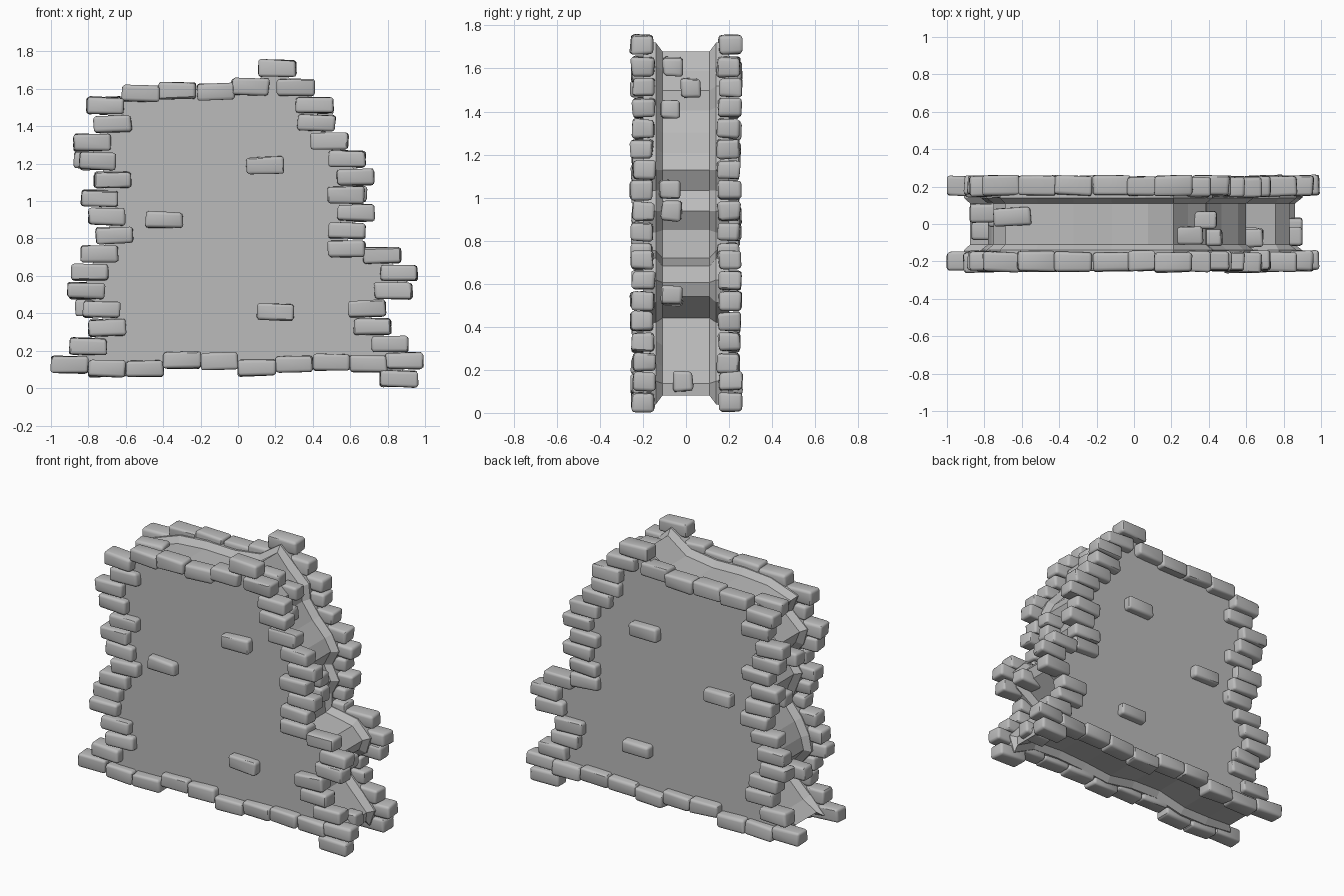
import bpy, bmesh, random
from math import radians
from mathutils import Vector, Matrix, Euler

random.seed(7)
if "Cube" in bpy.data.objects:
    bpy.data.objects.remove(bpy.data.objects["Cube"], do_unlink=True)

stone = bpy.data.materials.new("grey stone")
stone.use_nodes = True
GREY = (0.5, 0.5, 0.5, 1)
stone.diffuse_color = GREY
stone.node_tree.nodes["Principled BSDF"].inputs["Base Color"].default_value = GREY

BRICK = Vector((0.2, 0.105, 0.088))
COURSE = 0.0985
FACE_Y = 0.2

# brick centres around the broken edge, anticlockwise from the bottom left
bottom_z = [.125, .105, .105, .15, .145, .11, .13, .14, .13]
bottom = [(-0.9 + 0.2 * i, z) for i, z in enumerate(bottom_z)]
foot = [(.86, .05), (.89, .145)]
lower_right_x = [.81, .72, .69, .83, .86, .77]
lower_right = [(x, 0.235 + 0.095 * i) for i, x in enumerate(lower_right_x)]
upper_right_x = [.58, .58, .63, .58, .63, .58, .49, .42, .41, .31]
upper_right = [(x, 0.745 + 0.096 * i) for i, x in enumerate(upper_right_x)]
top = [(.21, 1.71), (.065, 1.61), (-.12, 1.585), (-.325, 1.59), (-.52, 1.575)]
left_x = [.71, .67, .78, .75, .67, .74, .7, .66, .74, .79, .81, .73, .7, .8]
left = [(-x, 1.51 - COURSE * 1.005 * i) for i, x in enumerate(left_x)]
rim = bottom + foot + lower_right + upper_right + top + left
loose = [(.145, 1.19), (-.395, .9), (.2, .405)]


def make_object(name, bm, smooth):
    mesh = bpy.data.meshes.new(name)
    bmesh.ops.recalc_face_normals(bm, faces=bm.faces)
    bm.to_mesh(mesh)
    bm.free()
    mesh.materials.append(stone)
    obj = bpy.data.objects.new(name, mesh)
    bpy.context.collection.objects.link(obj)
    if smooth:
        bpy.ops.object.select_all(action="DESELECT")
        obj.select_set(True)
        bpy.context.view_layer.objects.active = obj
        bpy.ops.object.shade_smooth_by_angle(angle=radians(40))
    return obj


def add_brick(bm, centre, size):
    """One worn brick: skewed box with rounded edges and uneven faces."""
    verts = bmesh.ops.create_cube(bm, size=1)["verts"]
    turn = Euler([radians(random.uniform(-2, 2)) for _ in range(3)]).to_matrix()
    for v in verts:
        wobble = Vector([random.uniform(-.005, .005) for _ in range(3)])
        v.co = turn @ (v.co * size + wobble) + Vector(centre)
    edges = list({e for v in verts for e in v.link_edges})
    made = bmesh.ops.bevel(bm, geom=edges, offset=0.017, segments=3,
                           profile=0.5, affect="EDGES")
    for v in made["verts"]:
        v.co += Vector([random.uniform(-.0015, .0015) for _ in range(3)])


def brick_set(name, centres, size=BRICK):
    bm = bmesh.new()
    for centre in centres:
        add_brick(bm, centre, size)
    return make_object(name, bm, True)


def offset_outline(points, amount):
    """Move each corner along the normal of its neighbours' chord."""
    out = []
    for i, (x, z) in enumerate(points):
        ax, az = points[i - 1]
        bx, bz = points[(i + 1) % len(points)]
        n = Vector((bz - az, ax - bx)).normalized() * amount
        out.append((x + n.x, z + n.y))
    return out


# wall body: two flat panels joined by a recessed core
bm = bmesh.new()
rings = []
for y, amount in [(-FACE_Y, .01), (-.14, .01), (-.11, -.03),
                  (.11, -.03), (.14, .01), (FACE_Y, .01)]:
    rings.append([bm.verts.new((x, y, z)) for x, z in offset_outline(rim, amount)])
count = len(rim)
for near, far in zip(rings, rings[1:]):
    for i in range(count):
        j = (i + 1) % count
        bm.faces.new((near[i], near[j], far[j], far[i]))
caps = [bm.faces.new(rings[0]), bm.faces.new(rings[-1])]
bmesh.ops.recalc_face_normals(bm, faces=bm.faces)
bmesh.ops.triangulate(bm, faces=caps)
make_object("wall_body", bm, False)

# edge bricks and scattered bricks on both faces
for side, sign in (("front", -1), ("back", 1)):
    brick_set(side + "_edge_bricks",
              [(x, sign * (FACE_Y + random.uniform(-.006, .008)), z) for x, z in rim])
    brick_set(side + "_loose_bricks", [(x, sign * FACE_Y, z) for x, z in loose])

# bricks poking out of the broken ends
brick_set("right_end_bricks", [
    (.27, -.06, 1.61), (.34, .02, 1.51), (.37, -.075, 1.41), (.59, -.075, 1.04),
    (.59, -.065, .94), (.8, -.065, .545), (.8, -.015, .145)], Vector((.2, .095, .09)))
brick_set("left_end_bricks", [
    (-.65, .04, 1.51), (-.78, .06, 1.22), (-.77, -.04, .43), (-.68, .03, .92)],
    Vector((.2, .095, .09)))
